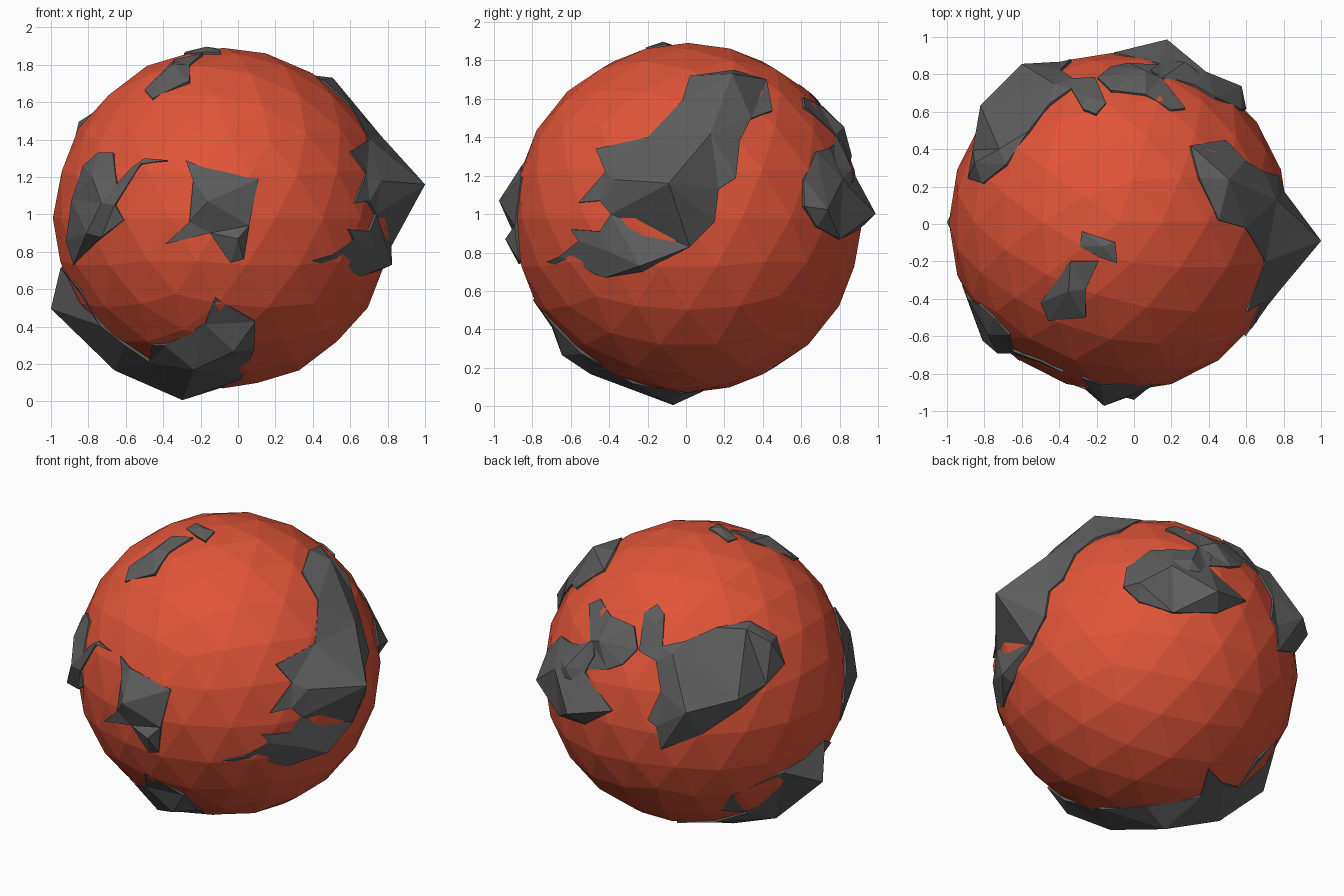
import bpy
import bmesh
from math import sin, cos, radians, sqrt
from mathutils import Vector
from mathutils.geometry import delaunay_2d_cdt

if "Cube" in bpy.data.objects:
    bpy.data.objects.remove(bpy.data.objects["Cube"], do_unlink=True)

CENTRE = Vector((-0.08, 0.01, 0.98))
RADIUS = 0.91


def make_material(name, rgb):
    mat = bpy.data.materials.new(name)
    mat.use_nodes = True
    colour = (*rgb, 1.0)
    mat.diffuse_color = colour
    shader = mat.node_tree.nodes["Principled BSDF"]
    shader.inputs["Base Color"].default_value = colour
    shader.inputs["Roughness"].default_value = 0.9
    return mat


LAVA = make_material("orange red", (0.75, 0.09, 0.04))
ROCK = make_material("dark grey", (0.11, 0.11, 0.11))


def add_object(name, bm, mat):
    mesh = bpy.data.meshes.new(name)
    bm.to_mesh(mesh)
    bm.free()
    mesh.materials.append(mat)
    obj = bpy.data.objects.new(name, mesh)
    obj.location = CENTRE
    bpy.context.collection.objects.link(obj)
    return obj


def add_land(name, azimuth, elevation, outline, peaks):
    """Plate of rock on the globe. The outline is drawn in hundredths on the
    plane facing the given direction; each peak adds its distance from the centre."""
    a, e = radians(azimuth), radians(elevation)
    right = Vector((cos(a), sin(a), 0))
    flat = Vector((sin(a), -cos(a), 0))
    out = flat * cos(e) + Vector((0, 0, sin(e)))
    up = out.cross(right)

    points = [Vector(p) / 100 for p in outline]
    points += [Vector(p[:2]) / 100 for p in peaks]
    heights = [RADIUS + 0.003] * len(outline) + [p[2] / 100 for p in peaks]
    result = delaunay_2d_cdt(points, [], [list(range(len(outline)))], 1, 1e-5)
    coords, faces, origins = result[0], result[2], result[3]

    bm = bmesh.new()
    verts = []
    for co, origin in zip(coords, origins):
        height = heights[origin[0]] if origin else RADIUS
        depth = sqrt(max(0, height ** 2 - co.length_squared))
        verts.append(bm.verts.new(right * co.x + up * co.y + out * depth))
    for face in faces:
        bm.faces.new([verts[i] for i in face])

    # Skirt sinking the rim into the globe
    rim = [edge for edge in bm.edges if edge.is_boundary]
    skirt = bmesh.ops.extrude_edge_only(bm, edges=rim)["geom"]
    for v in skirt:
        if isinstance(v, bmesh.types.BMVert):
            v.co *= 0.93
    bmesh.ops.recalc_face_normals(bm, faces=bm.faces)
    if sum(f.normal.dot(f.calc_center_median()) for f in bm.faces) < 0:
        bmesh.ops.reverse_faces(bm, faces=bm.faces)
    return add_object(name, bm, ROCK)


# Faceted globe
globe = bmesh.new()
bmesh.ops.create_icosphere(globe, subdivisions=3, radius=RADIUS)
add_object("globe", globe, LAVA)

# Large continent on the left side, with the tallest peak
add_land("left_continent", 90, 0,
         [(-3, 61), (1, 74), (24, 77), (41, 72), (44, 56), (33, 52), (27, 40),
          (25, 21), (16, 15), (14, -2), (1, -15), (-24, -28), (-43, -31),
          (-74, -23), (-67, -20), (-57, -12), (-61, -6), (-46, -7), (-40, 2),
          (-46, 9), (-57, 8), (-43, 24), (-48, 36), (-21, 42)],
         [(-10, 18, 110), (23, 75, 98), (12, 44, 96), (-25, -25, 97),
          (-38, 20, 95), (-40, -18, 93)])

# Continent on the back
add_land("back_continent", 145, -25,
         [(-21, 43), (-19, 55), (-4, 67), (9, 68), (30, 69), (33, 66),
          (31, 58), (54, 39), (36, 30), (9, 28), (-12, 34)],
         [(-12, 45, 98), (35, 42, 101), (8, 57, 95)])
add_land("back_ridge", 215, 25,
         [(-64, 40), (-57, 43), (-51, 33), (-37, 27), (-35, 13), (-44, 4),
          (-53, 1), (-68, 1), (-70, -12), (-80, -18), (-86, 0), (-84, 14),
          (-63, 18)],
         [(-58, 18, 95), (-78, 2, 96)])

# Continent at the back right
add_land("back_right_continent", 215, 25,
         [(-34, 12), (-31, 35), (-23, 40), (-19, 34), (-20, 15), (-6, 18),
          (12, 26), (32, 30), (48, 21), (53, 4), (42, -8), (27, -22),
          (3, -38), (-21, -47), (-24, -33), (-29, -29), (-21, -12), (-24, 6)],
         [(45, 17, 98), (30, 25, 96), (25, -17, 100), (-6, -25, 101),
          (-14, 10, 95), (-24, 28, 93)])

# Islands on the front
add_land("front_right_island", 0, 0,
         [(-75, 28), (-67, 35), (-59, 35), (-57, 18), (-49, 27), (-42, 32),
          (-30, 31), (-44, 29), (-58, 7), (-53, -1), (-65, -10), (-80, -25),
          (-84, -12), (-81, 10)],
         [(-65, 8, 96), (-73, -8, 97), (-70, 22, 95)])
add_land("front_island", 0, 0,
         [(-20, 31), (-10, 27), (19, 21), (14, -4), (11, -22), (4, -24),
          (-7, -8), (-31, -14), (-18, -2), (-16, 20)],
         [(-8, 9, 99), (8, -11, 96)])

# Continent wrapping under the globe
add_land("lower_continent", -50, -50,
         [(59, 15), (65, -11), (53, -28), (28, -47), (0, -56), (-32, -48),
          (-41, -63), (-46, -45), (-52, -24), (-67, -32), (-77, -18),
          (-70, 12), (-48, 39), (-27, 36), (-22, 15), (-10, 2), (-3, -12),
          (12, 2), (20, 0), (48, 4)],
         [(-59, 23, 104), (-8, -46, 100), (-37, -18, 100), (54, -17, 97),
          (29, -18, 97)])

# Islets near the top
add_land("top_islet", 0, 90,
         [(-42, -43), (-26, -21), (-11, -21), (-18, -36), (-18, -51),
          (-38, -53)],
         [(-27, -37, 94)])
add_land("small_top_islet", 0, 90,
         [(-20, -5), (-2, -11), (-1, -22), (-10, -19), (-21, -13)],
         [(-9, -13, 93)])
